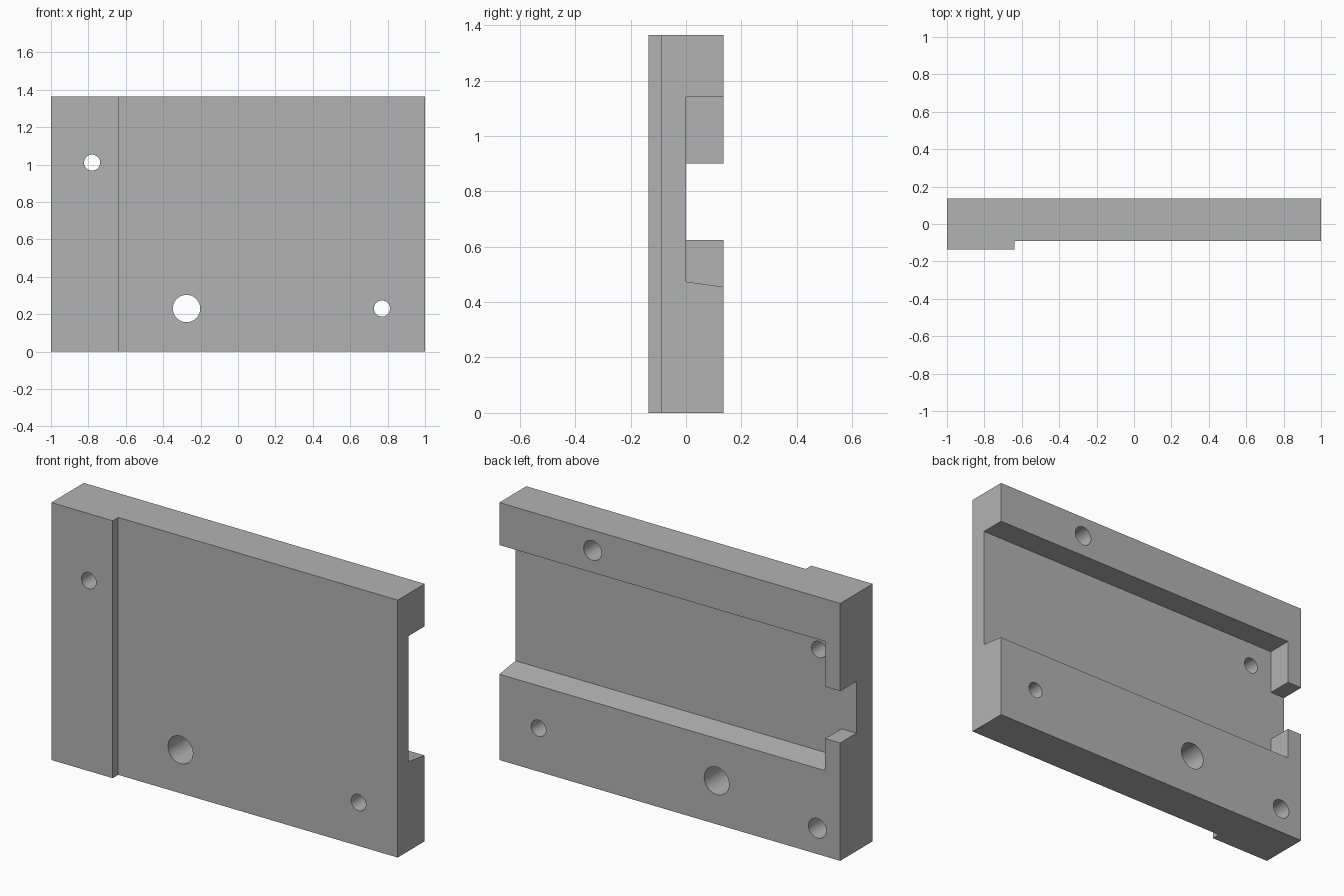
import bpy
import bmesh
from math import radians
from mathutils import Matrix, Vector

cube = bpy.data.objects.get("Cube")
if cube:
    bpy.data.objects.remove(cube, do_unlink=True)

HEIGHT, BACK = 1.365, 0.136

grey = bpy.data.materials.new("plain grey")
grey.use_nodes = True
colour = (0.45, 0.45, 0.45, 1)
grey.diffuse_color = colour
grey.node_tree.nodes["Principled BSDF"].inputs["Base Color"].default_value = colour


def make_object(name, bm):
    bmesh.ops.recalc_face_normals(bm, faces=bm.faces)
    mesh = bpy.data.meshes.new(name)
    bm.to_mesh(mesh)
    bm.free()
    mesh.materials.append(grey)
    obj = bpy.data.objects.new(name, mesh)
    bpy.context.collection.objects.link(obj)
    return obj


def prism(name, outline, offset):
    """Extrude a closed outline along an offset."""
    bm = bmesh.new()
    face = bm.faces.new([bm.verts.new(p) for p in outline])
    side = bmesh.ops.extrude_face_region(bm, geom=[face], use_keep_orig=True)
    moved = [v for v in side["geom"] if isinstance(v, bmesh.types.BMVert)]
    bmesh.ops.translate(bm, verts=moved, vec=Vector(offset))
    return make_object(name, bm)


def drill(name, x, z, radius, y_start, y_end):
    """Cylinder along y."""
    bm = bmesh.new()
    place = Matrix.Translation((x, (y_start + y_end) / 2, z)) @ Matrix.Rotation(radians(90), 4, "X")
    bmesh.ops.create_cone(bm, cap_ends=True, segments=48, radius1=radius,
                          radius2=radius, depth=y_end - y_start, matrix=place)
    return make_object(name, bm)


# Plate with the raised strip on its front
plan = [(-1, -BACK), (-0.64, -BACK), (-0.64, -0.09), (1, -0.09), (1, BACK), (-1, BACK)]
plate = prism("mounting_plate", [(x, y, 0) for x, y in plan], (0, 0, HEIGHT))

# Rear channel with a slanted lower side, open at one end
channel = [(0, 0.474), (0.2, 0.446), (0.2, 1.14), (0, 1.14)]
cutters = [prism("channel_cutter", [(-0.912, y, z) for y, z in channel], (2.1, 0, 0))]

# Narrow gap through the closed end of the channel
gap = [(0, 0.625), (0.2, 0.625), (0.2, 0.9), (0, 0.9)]
cutters.append(prism("gap_cutter", [(-1.1, y, z) for y, z in gap], (0.3, 0, 0)))

# Through holes, then blind holes in the back
for x, z, radius in [(-0.78, 1.01, 0.043), (-0.275, 0.23, 0.073), (0.77, 0.23, 0.043)]:
    cutters.append(drill("through_hole_cutter", x, z, radius, -0.3, 0.3))
for x, z in [(0.453, 1.257), (-0.866, 0.137)]:
    cutters.append(drill("blind_hole_cutter", x, z, 0.052, BACK - 0.125, 0.3))

bpy.ops.object.select_all(action="DESELECT")
plate.select_set(True)
bpy.context.view_layer.objects.active = plate
for cutter in cutters:
    cutter.hide_render = True
    cut = plate.modifiers.new("cut", "BOOLEAN")
    cut.operation = "DIFFERENCE"
    cut.solver = "EXACT"
    cut.object = cutter
    bpy.ops.object.modifier_apply(modifier=cut.name)
    bpy.data.objects.remove(cutter, do_unlink=True)

bpy.ops.object.shade_smooth_by_angle(angle=radians(30))
